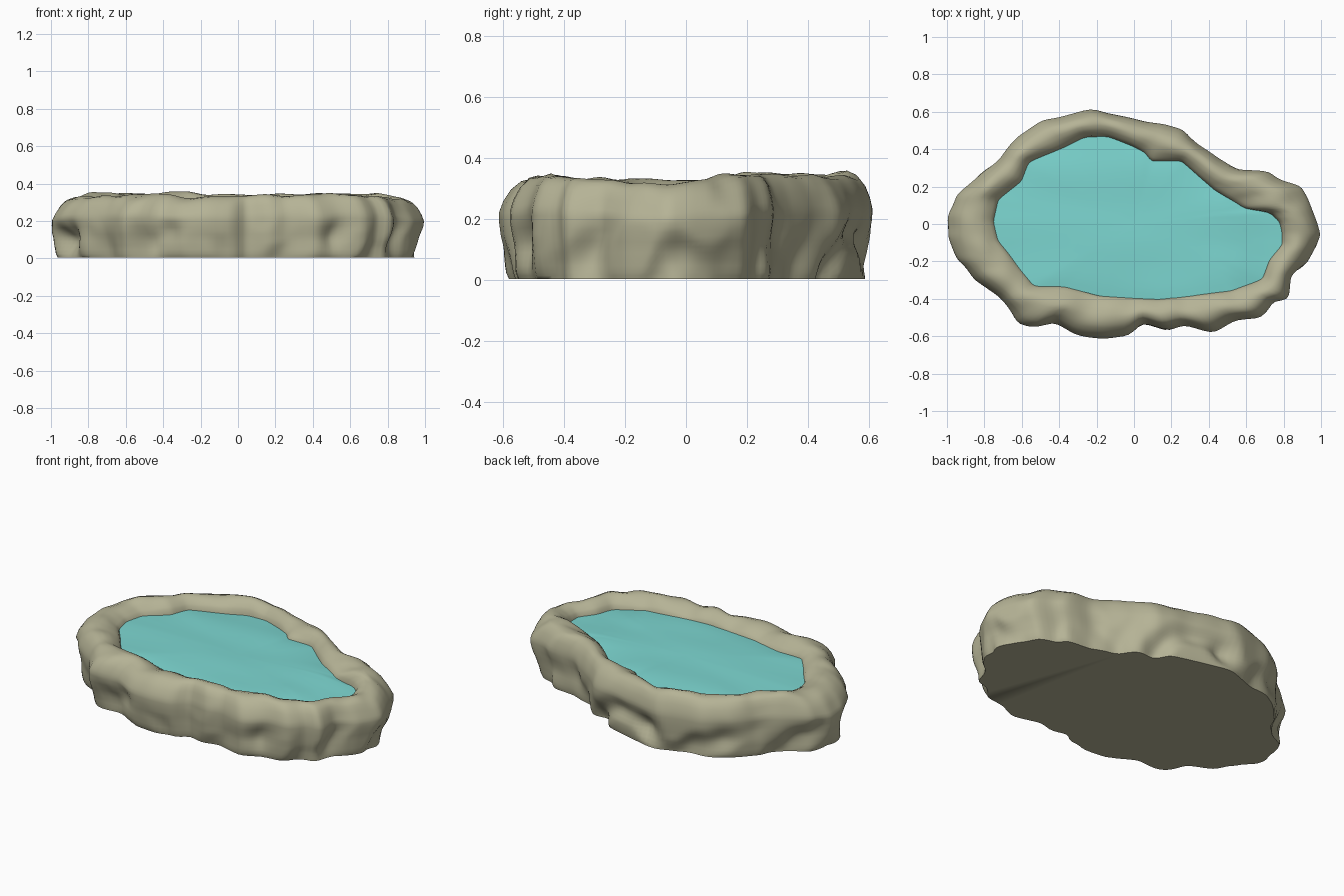
import bpy, bmesh, math
from mathutils import Vector, noise

if "Cube" in bpy.data.objects:
    bpy.data.objects.remove(bpy.data.objects["Cube"])

N = 220

# Plan outlines, counter-clockwise from the right tip
OUTER = [(1.005, -.06), (.94, .11), (.90, .205), (.80, .235), (.72, .285), (.57, .29), (.47, .34),
         (.355, .42), (.26, .505), (.14, .54), (0, .57), (-.22, .62), (-.4, .57), (-.49, .555),
         (-.62, .47), (-.72, .36), (-.82, .27), (-.95, .16), (-1, .05), (-1, -.07), (-.95, -.2),
         (-.85, -.3), (-.72, -.39), (-.62, -.54), (-.53, -.56), (-.44, -.525), (-.34, -.595),
         (-.16, -.615), (-.02, -.595), (.04, -.53), (.17, -.575), (.27, -.54), (.42, -.585),
         (.54, -.52), (.685, -.505), (.75, -.41), (.82, -.41), (.85, -.29), (.93, -.2)]
INNER = [(.79, -.04), (.78, .01), (.72, .065), (.59, .08), (.43, .18), (.25, .335), (.09, .33),
         (.06, .375), (-.02, .42), (-.14, .465), (-.265, .465), (-.37, .41), (-.56, .33),
         (-.6, .23), (-.72, .13), (-.745, .015), (-.72, -.09), (-.53, -.33), (-.37, -.33),
         (-.18, -.38), (.13, -.4), (.51, -.355), (.685, -.295), (.725, -.19), (.79, -.11)]


def resample(outline):
    """Cast evenly spread rays from the centre onto the outline, then soften corners."""
    pts = []
    for i in range(N):
        t = 2 * math.pi * i / N
        d = Vector((math.cos(t), .6 * math.sin(t)))
        best = Vector((0, 0))
        for a, b in zip(outline, outline[1:] + outline[:1]):
            a, e = Vector(a), Vector(b) - Vector(a)
            den = d.x * e.y - d.y * e.x
            if abs(den) < 1e-9:
                continue
            s = (a.x * e.y - a.y * e.x) / den
            u = (a.x * d.y - a.y * d.x) / den
            if s > best.length / d.length and -1e-6 <= u <= 1 + 1e-6:
                best = d * s
        pts.append(best)
    return [(pts[i - 1] + pts[i] * 2 + pts[(i + 1) % N]) / 4 for i in range(N)]


def material(name, rgb):
    m = bpy.data.materials.new(name)
    m.diffuse_color = (*rgb, 1)
    m.use_nodes = True
    m.node_tree.nodes["Principled BSDF"].inputs["Base Color"].default_value = m.diffuse_color
    return m


def bridge(bm, a, b):
    for i in range(N):
        j = (i + 1) % N
        bm.faces.new((a[i], a[j], b[j], b[i]))


def finish(bm, name, mat, angle):
    bm.normal_update()
    me = bpy.data.meshes.new(name)
    bm.to_mesh(me)
    bm.free()
    me.materials.append(mat)
    ob = bpy.data.objects.new(name, me)
    bpy.context.collection.objects.link(ob)
    bpy.ops.object.select_all(action='DESELECT')
    ob.select_set(True)
    bpy.context.view_layer.objects.active = ob
    bpy.ops.object.shade_smooth_by_angle(angle=math.radians(angle))
    return ob


outer, inner = resample(OUTER), resample(INNER)

# Rock rim: cross-section (share of the way from outer to inner edge, height, roughness)
PROFILE = [(.14, .004, .8), (.10, .025, .9), (.07, .07, 1), (.05, .11, 1), (.02, .15, .8),
           (0, .19, .45), (.0, .225, .25), (.06, .262, .2), (.17, .30, .1), (.32, .327, 0),
           (.50, .337, 0), (.68, .329, 0), (.84, .31, 0), (.95, .29, 0), (1.02, .25, 0)]
fine = []
for a, b in zip(PROFILE, PROFILE[1:]):
    fine += [a, tuple((u + v) / 2 for u, v in zip(a, b))]
fine.append(PROFILE[-1])
bm = bmesh.new()
rings = []
for k, z, rough in fine:
    ring = []
    for o, n in zip(outer, inner):
        p = o.lerp(n, k)
        # hollows only eat inward so the plan outline stays put
        pit = max(0, noise.noise(Vector((o.x * 6, o.y * 6, z * 5 + 3))) + .25) ** 1.3
        p = p - o.normalized() * pit * rough * .085
        crest = noise.noise(Vector((o.x * 3.5, o.y * 3.5, 7.5))) * .022
        crest += noise.noise(Vector((p.x * 9, p.y * 9, 1.5))) * .012
        crest -= .2 * max(0, abs(p.x) - .8)   # rounder ends
        crest += .012 * max(0, p.y) / .5      # back stands a little taller
        ring.append(bm.verts.new((p.x, p.y, z + crest * max(0, z - .1) / .25)))
    rings.append(ring)
for a, b in zip(rings, rings[1:]):
    bridge(bm, a, b)
bm.faces.new(list(reversed(rings[0])))  # flat underside
finish(bm, "rock_rim", material("stone beige", (.465, .452, .305)), 60)

# Water: faintly domed sheet reaching just inside the rim, dipping at the right end
bm = bmesh.new()
rings = []
for s in (1.015, .93, .85, .75, .62, .48, .33, .17):
    ring = []
    for n in inner:
        p = n * s
        ripple = noise.noise(Vector((p.x * 2, p.y * 5, 2))) * .006
        dip = .015 * min(1, max(0, (p.x - .52) / .16))
        ring.append(bm.verts.new((p.x, p.y, .288 - .01 * s ** 4 + ripple - dip)))
    rings.append(ring)
for a, b in zip(rings, rings[1:]):
    bridge(bm, a, b)
mid = bm.verts.new((0, 0, .288))
for i in range(N):
    bm.faces.new((rings[-1][i], rings[-1][(i + 1) % N], mid))
finish(bm, "water_surface", material("turquoise water", (.205, .68, .64)), 60)
